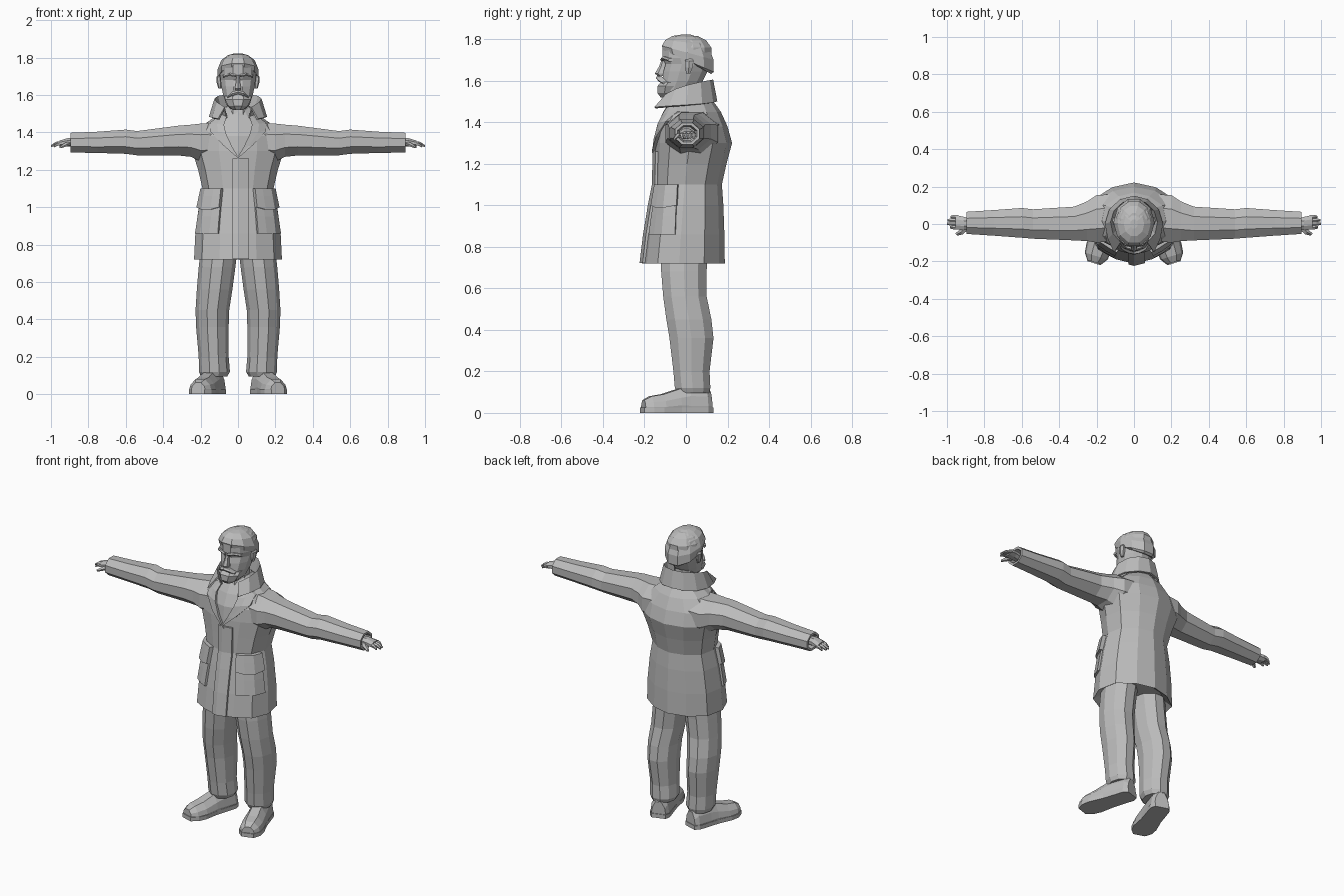
import bpy, bmesh, math
from mathutils import Vector as V
from mathutils.bvhtree import BVHTree

grey = bpy.data.materials.new("plain_grey")
grey.diffuse_color = (0.5, 0.5, 0.5, 1)


def finish(name, bm, thick=0):
    bmesh.ops.recalc_face_normals(bm, faces=bm.faces)
    me = bpy.data.meshes.new(name)
    bm.to_mesh(me)
    bm.free()
    ob = bpy.data.objects.new(name, me)
    bpy.context.collection.objects.link(ob)
    me.materials.append(grey)
    if thick:
        m = ob.modifiers.new("thickness", "SOLIDIFY")
        m.thickness, m.offset = thick, 0
    return ob


def circle(n, turn=0.5):
    return [(math.sin((i + turn) * math.tau / n), -math.cos((i + turn) * math.tau / n)) for i in range(n)]


def ring(c, u, v, sec):
    return [V(c) + V(u) * a + V(v) * b for a, b in sec]


def loft(name, rings, closed=True, caps=True, thick=0):
    bm = bmesh.new()
    rows = [[bm.verts.new(p) for p in r] for r in rings]
    n = len(rows[0])
    for a, b in zip(rows, rows[1:]):
        for i in range(n if closed else n - 1):
            j = (i + 1) % n
            bm.faces.new((a[i], a[j], b[j], b[i]))
    if caps:
        bm.faces.new(rows[0])
        bm.faces.new(rows[-1])
    return finish(name, bm, thick)


def upright(name, data, sec, x=0):
    # rings as (z, x centre, half width, front y, back y)
    return loft(name, [ring((x + xc, (f + b) / 2, z), (w, 0, 0), (0, (b - f) / 2, 0), sec)
                       for z, xc, w, f, b in data])


# coat body, with the hem turned inwards
half = [(0, -1), (.42, -.88), (.82, -.62), (1, -.1), (.9, .5), (.48, .86)]
coat_sec = half + [(0, 1)] + [(-a, b) for a, b in half[:0:-1]]
coat = upright("coat_body", [
    (.75, 0, .19, -.17, .15), (.72, 0, .235, -.212, .187), (.86, 0, .228, -.195, .185),
    (1.0, 0, .21, -.172, .18), (1.1, 0, .19, -.152, .173), (1.2, 0, .213, -.15, .195),
    (1.3, 0, .245, -.148, .222), (1.38, 0, .235, -.14, .2), (1.45, 0, .17, -.11, .168),
    (1.49, 0, .115, -.085, .14), (1.54, 0, .065, -.05, .09)], coat_sec)
cb = bmesh.new()
cb.from_mesh(coat.data)
tree = BVHTree.FromBMesh(cb)


def panel(name, rays, off):
    # padded panel laid over the coat along a grid of rays
    top, low = [], []
    for row in rays:
        hits = [(tree.ray_cast(o, d)[0], d.normalized()) for o, d in row]
        top.append([p - d * off for p, d in hits])
        low.append([p + d * .01 for p, d in hits])
    loops = [[a[0], *a[1:], *b[::-1]] for a, b in zip(top, low)]
    return loft(name, loops)


def front_ray(x, z):
    return V((x, -1, z)), V((0, 1, 0))


def side_ray(deg, z):
    d = V((math.sin(math.radians(deg)), -math.cos(math.radians(deg)), 0))
    return V((0, 0, z)) + d, -d


def mix(a, b, t):
    return a + (b - a) * t


# overlapping front edge of the coat
panel("coat_placket", [[front_ray(x, z) for x in (-.03, .0, .06)]
                       for z in (.722, .86, 1.0, 1.1, 1.2, 1.26)], .012)

for s, side in ((1, "left"), (-1, "right")):
    # lapel: inner and outer edge narrowing to a point
    stations = [(.06, .09, 1.485), (.075, .15, 1.44), (.065, .15, 1.395), (.03, .08, 1.32), (-.012, .0, 1.25)]
    panel(side + "_lapel", [[front_ray(s * mix(i, o, t), z + .012 * t) for t in (0, .5, 1)]
                            for i, o, z in stations], .016)
    # patch pocket and its flap
    angs = (31, 45, 60, 77)
    panel(side + "_pocket", [[side_ray(s * a, z) for a in angs] for z in (.86, .95, 1.04)], .013)
    panel(side + "_pocket_flap", [[side_ray(s * (a * 1.03 - 1), z - (.012 if a in (45, 60) and z < 1.05 else 0))
                                   for a in angs] for z in (1.0, 1.06, 1.1)], .024)

    # sleeve as (x, bottom, top, front, back), ending in a hollow cuff
    sleeve = [(.1, 1.24, 1.462, -.1, .17), (.2, 1.235, 1.455, -.11, .165), (.25, 1.262, 1.448, -.1, .13),
              (.32, 1.27, 1.442, -.095, .1), (.54, 1.272, 1.412, -.085, .085), (.6, 1.28, 1.42, -.08, .092),
              (.75, 1.285, 1.408, -.068, .08), (.895, 1.288, 1.402, -.058, .07),
              (.895, 1.302, 1.388, -.044, .056), (.86, 1.31, 1.38, -.035, .045)]
    loft(side + "_sleeve", [ring((s * x, (f + k) / 2, (b + t) / 2), (0, (k - f) / 2, 0), (0, 0, (t - b) / 2), circle(8))
                            for x, b, t, f, k in sleeve])
    # hand with fingers and thumb
    loft(side + "_palm", [ring((s * x, y, z), (0, w, 0), (0, 0, h), circle(8)) for x, y, z, w, h in
         ((.86, .0, 1.345, .03, .027), (.91, .003, 1.347, .038, .024), (.955, .01, 1.34, .042, .017))])
    for k, (y, tip) in enumerate(((-.018, .985), (.001, 1.0), (.02, .998), (.038, .98))):
        loft(f"{side}_finger_{k + 1}", [ring((s * x, y, z), (0, w, 0), (0, 0, w), circle(5)) for x, z, w in
             ((.94, 1.342, .012), (mix(.94, tip, .6), 1.338, .011), (tip, 1.325, .006))])
    loft(side + "_thumb", [ring((s * x, y, z), (w, w * s, 0), (0, 0, w), circle(5)) for x, y, z, w in
         ((.9, -.02, 1.34, .012), (.925, -.045, 1.333, .011), (.95, -.056, 1.32, .006))])

    # trouser leg
    upright(side + "_trouser_leg", [(z, s * c, w, f, b) for z, c, w, f, b in (
        (.095, .128, .07, -.045, .115), (.12, .126, .083, -.058, .122), (.2, .13, .08, -.065, .118),
        (.36, .137, .087, -.085, .138), (.45, .137, .09, -.1, .128), (.56, .125, .095, -.115, .105),
        (.68, .112, .098, -.125, .105), (.78, .1, .098, -.125, .11))], circle(10))

    # shoe, toes turned out: (distance from heel, half width, height)
    heel, aim = V((s * .112, .115, 0)), V((s * .3, -.955, 0))
    across = V((.955, s * .3, 0))
    prof = [(-1, 0), (1, 0), (1.05, .25), (.92, .6), (.45, 1), (-.45, 1), (-.92, .6), (-1.05, .25)]
    loft(side + "_shoe", [[heel + aim * d + across * (a * w) + V((0, 0, lift + b * (h - lift))) for a, b in prof]
         for d, w, lift, h in ((.0, .04, .01, .1), (.025, .053, .0, .13), (.11, .055, .0, .135), (.16, .058, .01, .115),
                               (.24, .064, .008, .09), (.3, .058, .01, .08), (.335, .036, .018, .062))])
    # sole rim
    loft(side + "_sole", [[heel + aim * d + across * (a * w) + V((0, 0, z)) for a, z in
         ((-1, 0), (1, 0), (1, .025), (-1, .025))]
         for d, w in ((-.004, .042), (.025, .059), (.16, .06), (.25, .07), (.3, .064), (.34, .036))])

# stand-up collar folded outwards, open at the front
rows = ([], [], [])
for i in range(-5, 6):
    t = math.radians(i * 29)
    sn, cs, k = math.sin(t), math.cos(t), abs(i) / 5
    rows[0].append(V((.09 * sn, .02 + .1 * cs, 1.46 - .02 * k)))
    rows[1].append(V((.125 * sn, .005 + .125 * cs, 1.6 - .07 * k ** 2)))
    rows[2].append(V((.15 * sn + (.03 * sn if abs(i) == 5 else 0), .0 + .145 * cs - .03 * k ** 3, 1.5 - .03 * k)))
loft("coat_collar", rows, closed=False, caps=False, thick=.012)

# shirt neck
upright("shirt_neck", [(1.42, 0, .085, -.1, .1), (1.5, 0, .068, -.08, .085), (1.6, 0, .06, -.055, .08)], circle(8))

# head with a full beard line at the jaw
upright("head", [
    (1.525, 0, .04, -.115, .0), (1.55, 0, .065, -.13, .05), (1.6, 0, .082, -.118, .085),
    (1.645, 0, .092, -.112, .108), (1.68, 0, .097, -.102, .12), (1.71, 0, .1, -.118, .126),
    (1.76, 0, .098, -.118, .126), (1.795, 0, .075, -.09, .1), (1.815, 0, .035, -.045, .06)], circle(12))
# hair, low at the nape and high on the brow
loft("hair", [ring((0, y, z), (w, 0, 0), (0, d, tilt), circle(10)) for y, z, w, d, tilt in (
    (.018, 1.69, .094, .108, -.06), (.012, 1.695, .108, .128, -.055), (.008, 1.735, .11, .131, -.035),
    (.003, 1.785, .09, .108, -.012), (.0, 1.812, .055, .068, -.004), (0, 1.822, .02, .025, 0))])
# beard and moustache
upright("beard", [(1.52, 0, .03, -.125, -.05), (1.54, 0, .055, -.142, -.02), (1.575, 0, .075, -.142, .0),
                  (1.595, 0, .078, -.125, .01)], circle(8))
loft("moustache", [ring((x, y, z), (0, .016, 0), (0, 0, h), circle(6)) for x, y, z, h in (
    (-.055, -.1, 1.59, .006), (-.03, -.122, 1.607, .013), (0, -.13, 1.615, .012),
    (.03, -.122, 1.607, .013), (.055, -.1, 1.59, .006))])
# nose
upright("nose", [(1.622, 0, .016, -.135, -.09), (1.635, 0, .02, -.15, -.09), (1.665, 0, .013, -.132, -.09),
                 (1.705, 0, .009, -.115, -.09)], circle(6, 0))
for s, side in ((1, "left"), (-1, "right")):
    # brow and ear
    loft(side + "_brow", [ring((s * x, y, z), (0, .013, 0), (0, 0, .009), circle(6)) for x, y, z in (
        (.01, -.112, 1.702), (.045, -.105, 1.71), (.08, -.075, 1.7))])
    upright(side + "_ear", [(1.635, 0, .008, .0, .022), (1.665, s * .004, .013, -.008, .035),
                            (1.695, s * .006, .013, -.008, .04), (1.71, 0, .007, .005, .03)], circle(6), x=s * .097)
cb.free()
